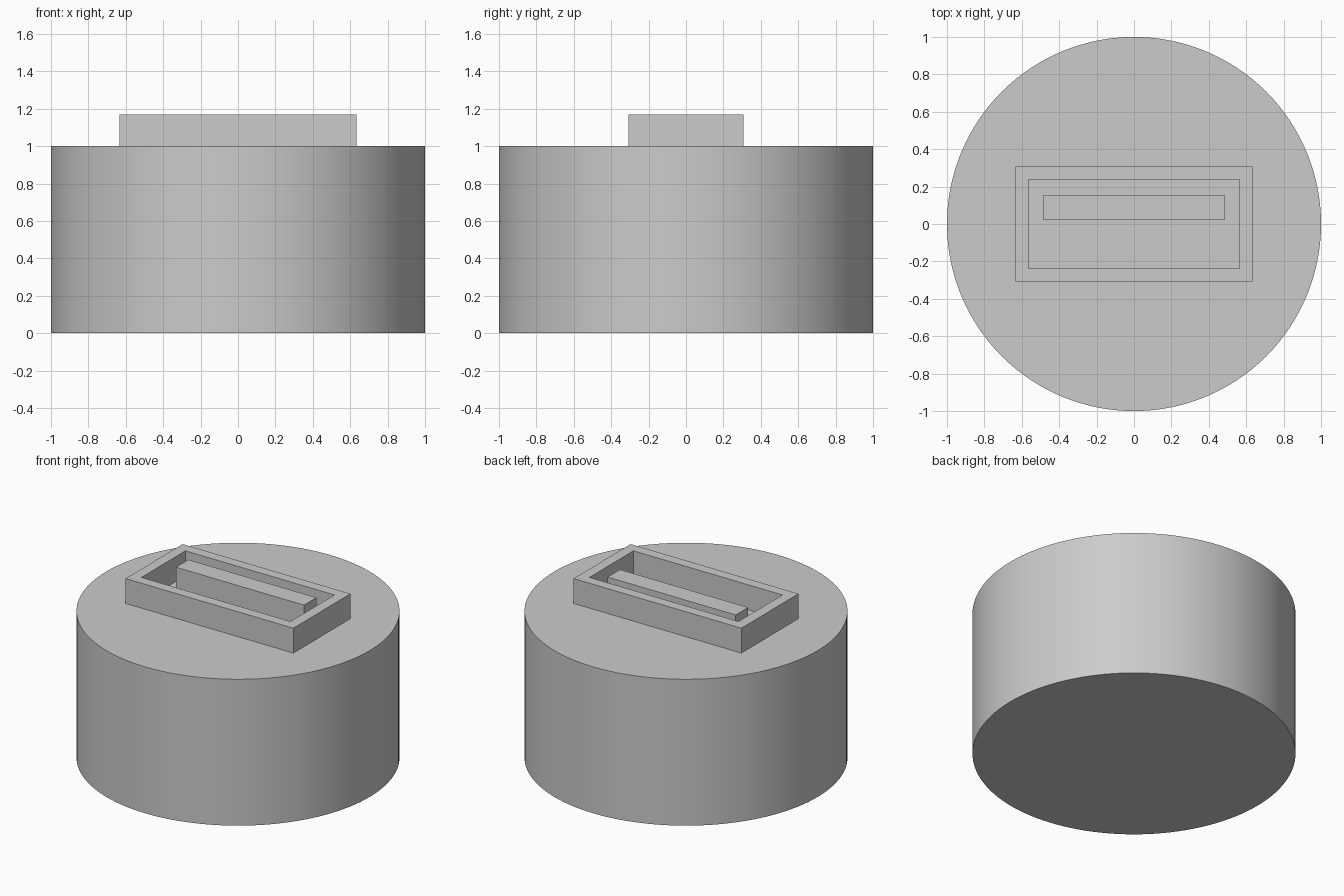
import bpy
import bmesh
from mathutils import Matrix, Vector

cube = bpy.data.objects.get("Cube")
if cube:
    bpy.data.objects.remove(cube, do_unlink=True)

grey = bpy.data.materials.new("light_grey")
grey.use_nodes = True
colour = (0.6, 0.6, 0.6, 1)
grey.diffuse_color = colour
grey.node_tree.nodes["Principled BSDF"].inputs["Base Color"].default_value = colour


def finish(name, bm):
    """Turn a bmesh into a named, coloured object."""
    bmesh.ops.recalc_face_normals(bm, faces=bm.faces[:])
    mesh = bpy.data.meshes.new(name)
    bm.to_mesh(mesh)
    bm.free()
    mesh.materials.append(grey)
    obj = bpy.data.objects.new(name, mesh)
    bpy.context.collection.objects.link(obj)
    return obj


def box(low, high):
    """Return a bmesh box spanning two corners."""
    low, high = Vector(low), Vector(high)
    bm = bmesh.new()
    place = Matrix.Translation((low + high) / 2) @ Matrix.Diagonal((*(high - low), 1))
    bmesh.ops.create_cube(bm, size=1, matrix=place)
    return bm


BODY_TOP, COLLAR_TOP = 1.0, 1.17

# Round body
bm = bmesh.new()
bmesh.ops.create_cone(bm, cap_ends=True, segments=128, radius1=1, radius2=1,
                      depth=BODY_TOP, matrix=Matrix.Translation((0, 0, BODY_TOP / 2)))
body = finish("round_body", bm)
bpy.context.view_layer.objects.active = body
body.select_set(True)
bpy.ops.object.shade_smooth_by_angle()
body.select_set(False)

# Rectangular collar: inset both ends, open them, and join the inner edges
bm = box((-0.634, -0.308, BODY_TOP), (0.634, 0.308, COLLAR_TOP))
bm.normal_update()
ends = [f for f in bm.faces if abs(f.normal.z) > 0.9]
bmesh.ops.inset_individual(bm, faces=ends, thickness=0.1)
bmesh.ops.delete(bm, geom=ends, context='FACES')
bmesh.ops.bridge_loops(bm, edges=[e for e in bm.edges if e.is_boundary])
finish("socket_collar", bm)

# Contact tongue, set toward the back of the collar
finish("contact_tongue", box((-0.484, 0.021, BODY_TOP), (0.484, 0.155, 1.162)))
